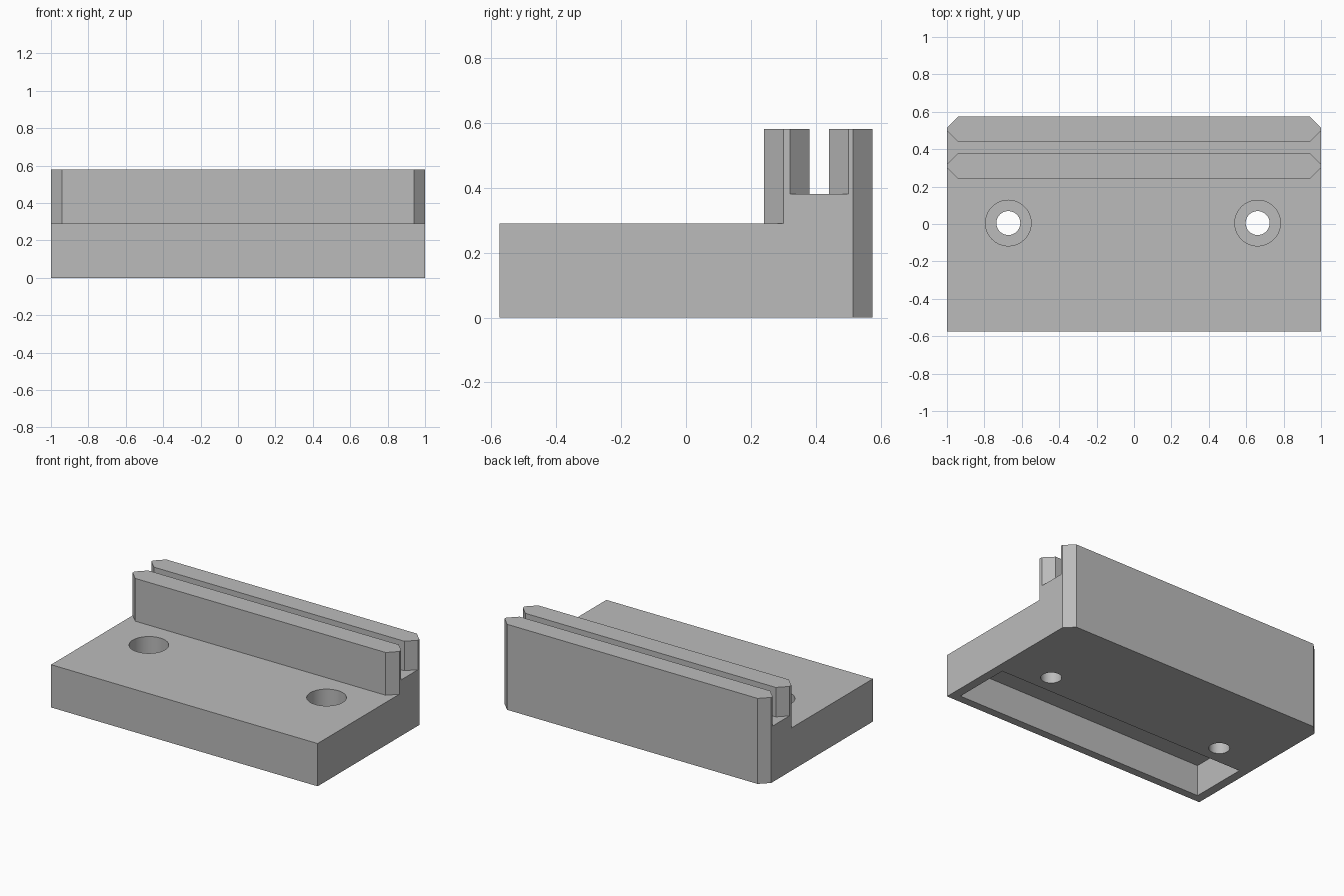
import bpy
import bmesh
from math import radians

cube = bpy.data.objects.get("Cube")
if cube:
    bpy.data.objects.remove(cube, do_unlink=True)

grey = bpy.data.materials.new("plain grey")
grey.use_nodes = True
colour = (0.5, 0.5, 0.5, 1)
grey.diffuse_color = colour
grey.node_tree.nodes["Principled BSDF"].inputs["Base Color"].default_value = colour


def prism(name, corners, sweep):
    """Extrude a flat polygon along a vector into a closed solid."""
    bm = bmesh.new()
    face = bm.faces.new([bm.verts.new(c) for c in corners])
    new = bmesh.ops.extrude_face_region(bm, geom=[face])["geom"]
    verts = [v for v in new if isinstance(v, bmesh.types.BMVert)]
    bmesh.ops.translate(bm, verts=verts, vec=sweep)
    bmesh.ops.recalc_face_normals(bm, faces=bm.faces)
    mesh = bpy.data.meshes.new(name)
    bm.to_mesh(mesh)
    bm.free()
    obj = bpy.data.objects.new(name, mesh)
    bpy.context.collection.objects.link(obj)
    mesh.materials.append(grey)
    return obj


def cylinder(radius, x, y, z0, z1):
    bpy.ops.mesh.primitive_cylinder_add(vertices=64, radius=radius, depth=z1 - z0,
                                        location=(x, y, (z0 + z1) / 2))
    obj = bpy.context.object
    obj.data.materials.append(grey)
    return obj


def cut(target, cutter):
    cutter.hide_render = True
    mod = target.modifiers.new("cut", 'BOOLEAN')
    mod.operation = 'DIFFERENCE'
    mod.solver = 'EXACT'
    mod.object = cutter
    bpy.context.view_layer.objects.active = target
    bpy.ops.object.modifier_apply(modifier=mod.name)
    bpy.data.objects.remove(cutter, do_unlink=True)


# Main levels
front, back = -0.575, 0.575
deck, slot_floor, top = 0.29, 0.38, 0.58
rail_front, slot_front, slot_back = 0.24, 0.38, 0.44
chamfer, over = 0.06, 0.02

# Body: side profile with two rails and a slot, swept across the width
profile = [(front, 0), (back, 0), (back, top), (slot_back, top), (slot_back, slot_floor),
           (slot_front, slot_floor), (slot_front, top), (rail_front, top),
           (rail_front, deck), (front, deck)]
body = prism("mounting_block", [(-1, y, z) for y, z in profile], (2, 0, 0))

# Chamfered rail ends: rail face, inward direction, lowest height
ends = [(rail_front, 1, deck), (slot_front, -1, slot_floor),
        (slot_back, 1, slot_floor), (back, -1, -over)]
for side in (-1, 1):
    for y, inward, z in ends:
        outline = [(1 - chamfer - over, y - inward * over),
                   (1 + over, y - inward * over),
                   (1 + over, y + inward * (chamfer + over))]
        cut(body, prism("chamfer_cutter", [(side * px, py, z) for px, py in outline],
                        (0, 0, top + over - z)))

# Counterbored screw holes
for x in (-0.672, 0.661):
    cut(body, cylinder(0.064, x, 0.005, -0.1, 0.5))
    cut(body, cylinder(0.122, x, 0.005, 0.13, 0.5))

# Pocket in the underside
x, y0, y1 = 0.94, -0.52, -0.125
cut(body, prism("pocket_cutter", [(-x, y0, -0.1), (x, y0, -0.1), (x, y1, -0.1), (-x, y1, -0.1)],
                (0, 0, 0.31)))

# Smooth bores, crisp edges
bpy.ops.object.select_all(action='DESELECT')
body.select_set(True)
bpy.context.view_layer.objects.active = body
bpy.ops.object.shade_smooth_by_angle(angle=radians(30))
